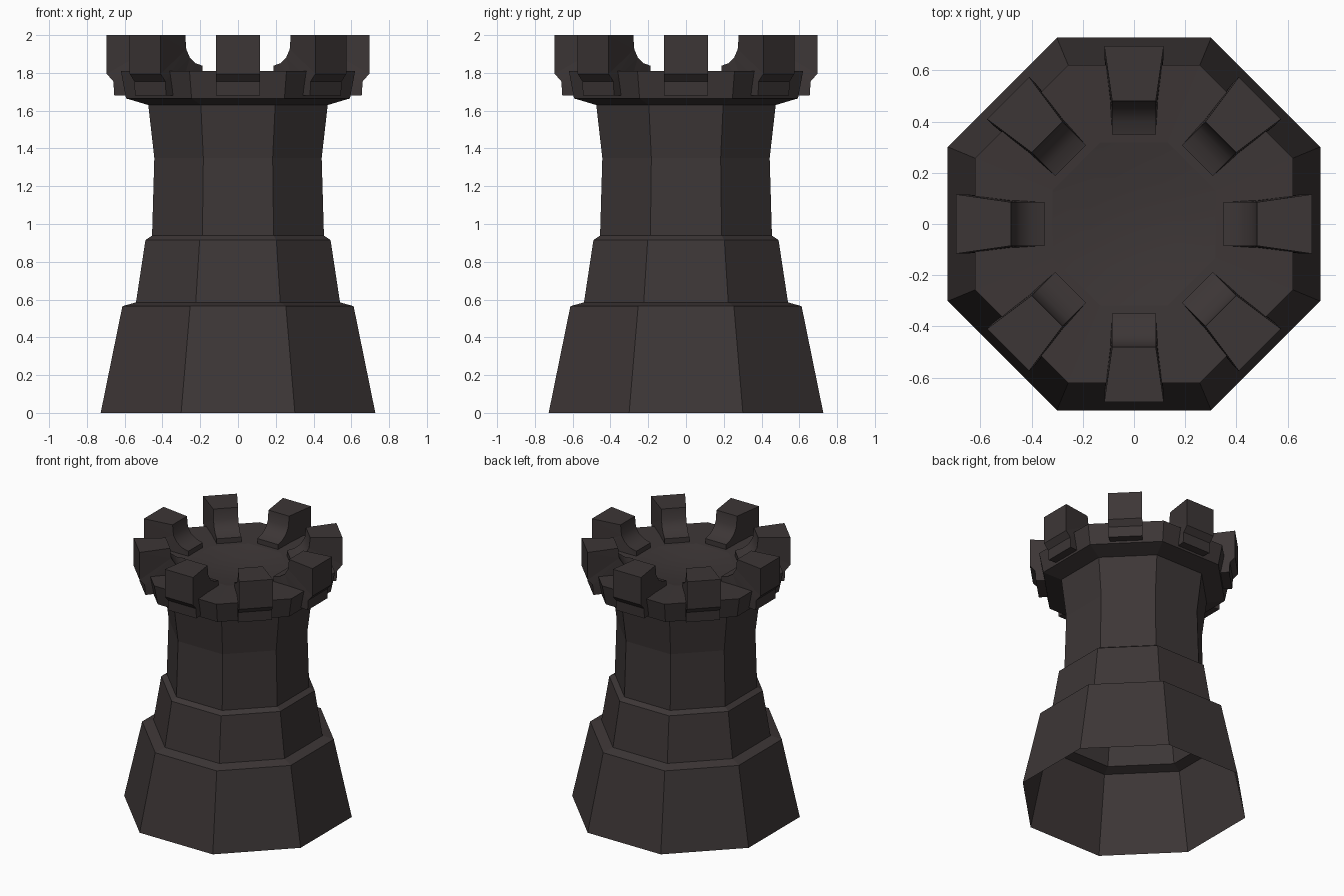
import bpy, bmesh, math
from mathutils import Matrix

if "Cube" in bpy.data.objects:
    bpy.data.objects.remove(bpy.data.objects["Cube"])

stone = bpy.data.materials.new("dark brown stone")
stone.diffuse_color = (0.046, 0.037, 0.037, 1)
stone.use_nodes = True
stone.node_tree.nodes["Principled BSDF"].inputs["Base Color"].default_value = stone.diffuse_color


def make_object(name, bm):
    mesh = bpy.data.meshes.new(name)
    bm.to_mesh(mesh)
    bm.free()
    mesh.materials.append(stone)
    obj = bpy.data.objects.new(name, mesh)
    bpy.context.collection.objects.link(obj)
    return obj


def octagon_lathe(name, profile, close_top=None, smooth=False):
    """Stack of octagon rings; profile holds (flat-side distance, height)."""
    bm = bmesh.new()
    rings = []
    for a, z in profile:
        r = a / math.cos(math.pi / 8)
        rings.append([bm.verts.new((r * math.cos(math.pi / 8 + i * math.pi / 4),
                                    r * math.sin(math.pi / 8 + i * math.pi / 4), z))
                      for i in range(8)])
    for lo, hi in zip(rings, rings[1:]):
        for i in range(8):
            j = (i + 1) % 8
            bm.faces.new((lo[i], lo[j], hi[j], hi[i]))
    if close_top is not None:
        tip = bm.verts.new((0, 0, close_top))
        for i in range(8):
            bm.faces.new((rings[-1][i], rings[-1][(i + 1) % 8], tip))
    for f in bm.faces:
        f.smooth = smooth
    return make_object(name, bm)


# Hollow tower body, open underneath, flaring out to the rim
octagon_lathe("tower_body", [
    (0.727, 0), (0.612, 0.565), (0.54, 0.585), (0.49, 0.915), (0.455, 0.938),
    (0.443, 1.35), (0.475, 1.63), (0.593, 1.665), (0.62, 1.81), (0.318, 1.80)])

# Shallow dished floor inside the rim
octagon_lathe("top_floor", [(0.318, 1.80), (0.17, 1.775)], close_top=1.77, smooth=True)

# Battlement block: (radius, height, half width), curved on the inside
block = [(0.35, 1.79, 0.085), (0.35, 1.838, 0.085), (0.40, 1.85, 0.085),
         (0.445, 1.88, 0.085), (0.472, 1.925, 0.085), (0.48, 2.0, 0.085),
         (0.695, 2.0, 0.116), (0.695, 1.795, 0.116), (0.66, 1.755, 0.116),
         (0.655, 1.68, 0.116), (0.55, 1.68, 0.105)]
n = len(block)
for k in range(8):
    bm = bmesh.new()
    left = [bm.verts.new((r, w, z)) for r, z, w in block]
    right = [bm.verts.new((r, -w, z)) for r, z, w in block]
    bm.faces.new(left)
    bm.faces.new(right[::-1])
    for i in range(n):
        j = (i + 1) % n
        f = bm.faces.new((left[j], left[i], right[i], right[j]))
        f.smooth = 1 <= i <= 4
    for e in bm.edges:
        # keep the curve smooth, every other edge sharp
        e.smooth = all(f.smooth for f in e.link_faces)
    bmesh.ops.recalc_face_normals(bm, faces=bm.faces[:])
    bmesh.ops.triangulate(bm, faces=[f for f in bm.faces if len(f.verts) > 4])
    bm.transform(Matrix.Rotation(k * math.pi / 4, 4, 'Z'))
    make_object(f"battlement_{k + 1}", bm)
